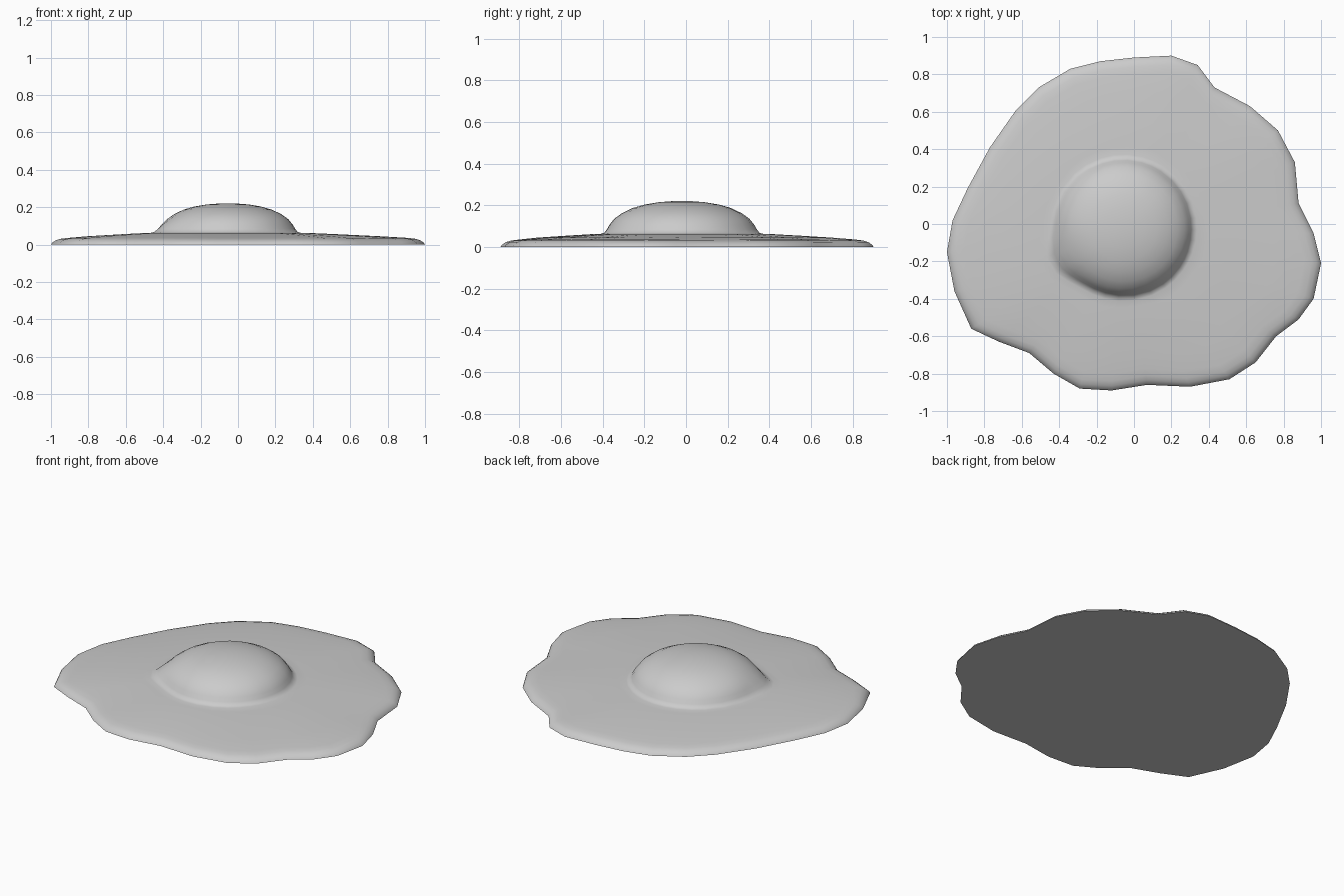
import bpy, bmesh, math
from mathutils import Vector

cube = bpy.data.objects.get("Cube")
if cube:
    bpy.data.objects.remove(cube, do_unlink=True)

grey = bpy.data.materials.new("plain grey")
grey.use_nodes = True
colour = (0.6, 0.6, 0.6, 1)
grey.diffuse_color = colour
grey.node_tree.nodes["Principled BSDF"].inputs["Base Color"].default_value = colour

# Wavy edge of the egg white, counter-clockwise from the back
outline = [
    (.2, .9), (0, .89), (-.18, .87), (-.34, .83), (-.51, .73), (-.63, .61), (-.77, .41), (-.89, .19),
    (-.97, .02), (-1, -.15), (-.96, -.36), (-.87, -.56), (-.72, -.63), (-.56, -.69), (-.43, -.8), (-.29, -.88),
    (-.12, -.89), (.07, -.86), (.3, -.87), (.51, -.83), (.65, -.74), (.76, -.6), (.88, -.51), (.96, -.4),
    (1, -.21), (.96, -.05), (.88, .11), (.86, .33), (.77, .5), (.62, .63), (.43, .73), (.34, .85)]
centre = Vector((-0.055, -0.02))
rim = [Vector(p) - centre for p in outline]


def yolk_foot(d):
    """Foot of the yolk: a circle with a soft corner at the front right."""
    turn = d.angle_signed(Vector((-0.37, -0.18)))
    return d.normalized() * (0.37 + 0.05 * math.exp(-(turn / 0.32) ** 2))


foot = [yolk_foot(d) for d in rim]
bm = bmesh.new()


def ring(points, z):
    return [bm.verts.new((*(centre + p), z)) for p in points]


# Rounded rim of the white: distance in from the edge, height
rings = [ring([d - d.normalized() * inset for d in rim], z)
         for inset, z in [(0, 0), (.006, .01), (.025, .023), (.05, .031), (.09, .036)]]

# Gently rising white, blended from the wavy rim to the yolk foot
for t, z in [(.35, .045), (.65, .055), (.88, .062)]:
    rings.append(ring([a.lerp(b, t) for a, b in zip(rim, foot)], z))

# Yolk dome: scale of the foot and height, the corner fading upwards
for s, z in [(1.06, .063), (1.01, .068), (.975, .085), (.94, .107), (.88, .135),
             (.78, .162), (.64, .187), (.48, .204), (.3, .215), (.13, .22)]:
    fade = min(1, max(0, (z - .07) / .08))
    rings.append(ring([f.lerp(f.normalized() * .37, fade) * s for f in foot], z))

# Skin the rings, then close the yolk top and the flat underside
n = len(rim)
for low, high in zip(rings, rings[1:]):
    for i in range(n):
        j = (i + 1) % n
        bm.faces.new((low[i], low[j], high[j], high[i]))
top = bm.verts.new((*centre, .221))
for i in range(n):
    bm.faces.new((rings[-1][i], rings[-1][(i + 1) % n], top))
bm.faces.new(rings[0][::-1])
bmesh.ops.recalc_face_normals(bm, faces=bm.faces)

mesh = bpy.data.meshes.new("fried_egg")
bm.to_mesh(mesh)
bm.free()
mesh.materials.append(grey)
egg = bpy.data.objects.new("fried_egg", mesh)
bpy.context.collection.objects.link(egg)
bpy.context.view_layer.objects.active = egg
egg.select_set(True)
bpy.ops.object.shade_smooth_by_angle(angle=math.radians(60))
